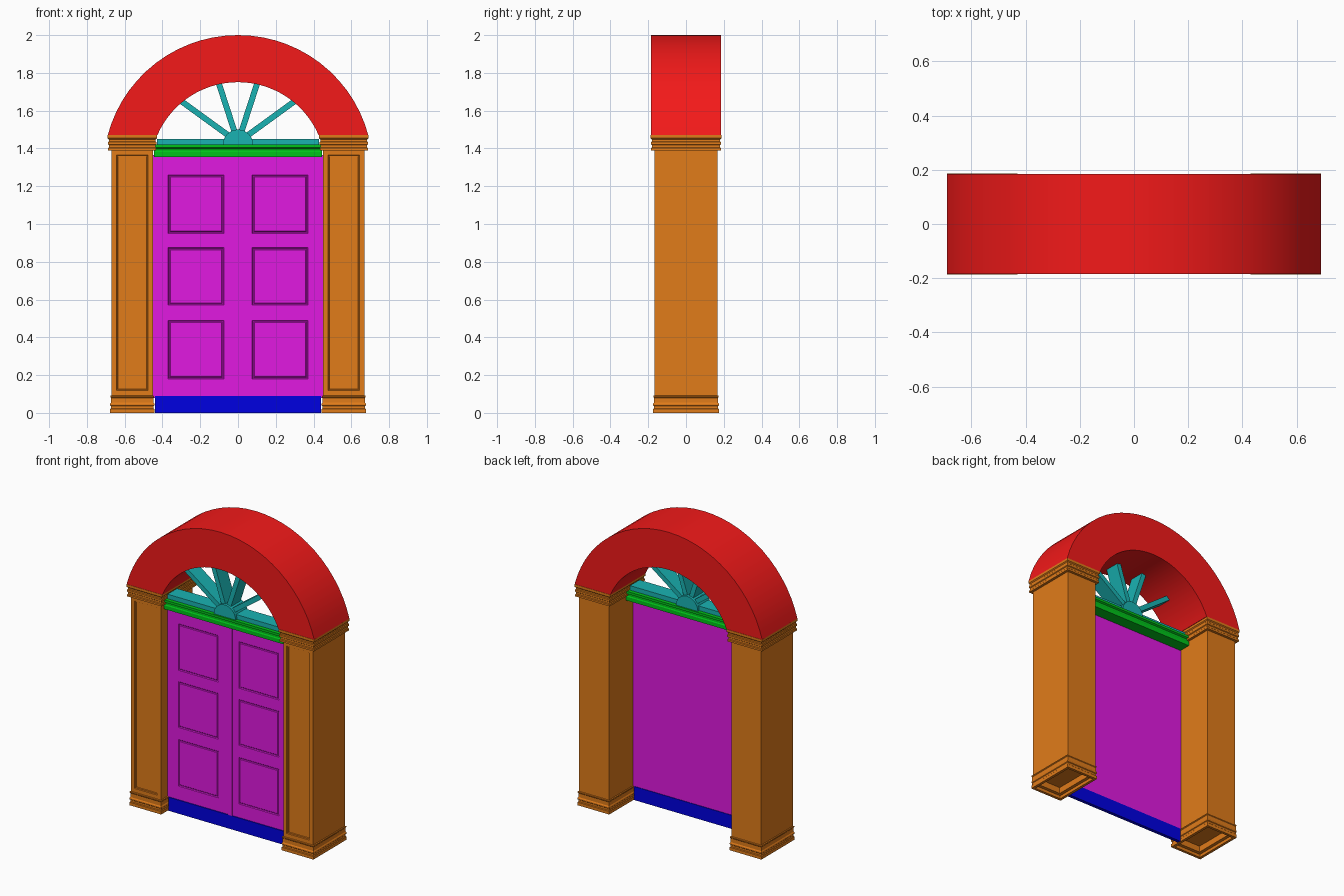
import bpy, bmesh
from math import sin, cos, asin, pi, sqrt, radians
from mathutils import Vector

if "Cube" in bpy.data.objects:
    bpy.data.objects.remove(bpy.data.objects["Cube"])


def material(name, rgb):
    m = bpy.data.materials.new(name)
    m.diffuse_color = (*rgb, 1)
    m.use_nodes = True
    m.node_tree.nodes["Principled BSDF"].inputs["Base Color"].default_value = m.diffuse_color
    return m


RED = material("red", (0.9, 0.01, 0.01))
ORANGE = material("orange", (0.75, 0.2, 0.01))
GREEN = material("green", (0.0, 0.55, 0.01))
BLUE = material("blue", (0.0, 0.0, 0.75))
MAGENTA = material("magenta", (0.75, 0.01, 0.75))
CYAN = material("cyan", (0.01, 0.45, 0.45))


def finish(bm, name, mat, smooth=False):
    bmesh.ops.recalc_face_normals(bm, faces=bm.faces[:])
    me = bpy.data.meshes.new(name)
    bm.to_mesh(me)
    bm.free()
    ob = bpy.data.objects.new(name, me)
    bpy.context.collection.objects.link(ob)
    me.materials.append(mat)
    if smooth:
        bpy.ops.object.select_all(action='DESELECT')
        ob.select_set(True)
        bpy.context.view_layer.objects.active = ob
        bpy.ops.object.shade_smooth_by_angle(angle=radians(30))
    return ob


def prism(name, points, direction, mat, smooth=False):
    """Extrude a closed outline of 3D points along a direction."""
    bm = bmesh.new()
    face = bm.faces.new([bm.verts.new(p) for p in points])
    new = bmesh.ops.extrude_face_region(bm, geom=[face])["geom"]
    verts = [v for v in new if isinstance(v, bmesh.types.BMVert)]
    bmesh.ops.translate(bm, verts=verts, vec=direction)
    return finish(bm, name, mat, smooth)


def box(name, x0, x1, y0, y1, z0, z1, mat):
    return prism(name, [(x0, y0, z0), (x1, y0, z0), (x1, y0, z1), (x0, y0, z1)],
                 (0, y1 - y0, 0), mat)


# Arch: two concentric arcs cut level at the capitals, joined by quads
ARC_Z, R_OUT, R_IN, CUT_Z, HALF_Y = 1.286, 0.714, 0.465, 1.47, 0.185
STEPS = 28
bm = bmesh.new()
rings = []
for i in range(STEPS + 1):
    ring = []
    for r, y in ((R_OUT, -HALF_Y), (R_OUT, HALF_Y), (R_IN, HALF_Y), (R_IN, -HALF_Y)):
        a0 = asin((CUT_Z - ARC_Z) / r)
        a = a0 + (pi - 2 * a0) * i / STEPS
        ring.append(bm.verts.new((r * cos(a), y, ARC_Z + r * sin(a))))
    rings.append(ring)
for a, b in zip(rings, rings[1:]):
    for k in range(4):
        bm.faces.new((a[k], a[(k + 1) % 4], b[(k + 1) % 4], b[k]))
bm.faces.new(rings[0])
bm.faces.new(rings[-1])
finish(bm, "arch", RED, True)

# Pillars: rectangular loft with stepped base and capital (offset, z)
PROFILE = [(0.007, 0), (0.007, 0.02), (0.003, 0.024), (0.003, 0.036), (0.007, 0.04),
           (0.007, 0.048), (0.003, 0.054), (0.003, 0.08), (0.006, 0.084), (0.006, 0.09),
           (0, 0.092), (0, 1.39), (0.017, 1.39), (0.017, 1.402), (0.013, 1.406),
           (0.013, 1.418), (0.018, 1.422), (0.018, 1.434), (0.014, 1.438),
           (0.014, 1.448), (0.02, 1.454), (0.02, 1.47)]
for side, label in ((-1, "left"), (1, "right")):
    bm = bmesh.new()
    loops = []
    for o, z in PROFILE:
        loops.append([bm.verts.new((side * 0.56 + sx * (0.11 + o), sy * (0.167 + o), z))
                      for sx, sy in ((-1, -1), (1, -1), (1, 1), (-1, 1))])
    for a, b in zip(loops, loops[1:]):
        for k in range(4):
            f = bm.faces.new((a[k], a[(k + 1) % 4], b[(k + 1) % 4], b[k]))
            if k == 0 and b[0].co.z - a[0].co.z > 1:
                front = f
    bottom = bm.faces.new(loops[0][::-1])
    bm.faces.new(loops[-1])
    bm.normal_update()
    # sunk front panel with a moulded border
    bmesh.ops.inset_region(bm, faces=[front], thickness=0.036)
    bmesh.ops.inset_region(bm, faces=[front], thickness=0.004, depth=-0.006)
    bmesh.ops.inset_region(bm, faces=[front], thickness=0.005)
    bmesh.ops.inset_region(bm, faces=[front], thickness=0.003, depth=-0.004)
    # hollow underside
    for t, d in ((0.025, 0), (0.001, -0.02), (0.03, 0), (0.001, -0.04)):
        bmesh.ops.inset_region(bm, faces=[bottom], thickness=t, depth=d)
    finish(bm, label + "_pillar", ORANGE)

# Double door: thin slab with six moulded panels on the front
xs = [-0.45, -0.37, -0.075, 0.0, 0.075, 0.37, 0.45]
zs = [0.08, 0.18, 0.49, 0.57, 0.875, 0.95, 1.26, 1.365]
bm = bmesh.new()
grid = [[bm.verts.new((x, -0.098, z)) for x in xs] for z in zs]
panels = []
for j in range(len(zs) - 1):
    for i in range(len(xs) - 1):
        f = bm.faces.new((grid[j][i], grid[j][i + 1], grid[j + 1][i + 1], grid[j + 1][i]))
        if j % 2 == 1 and i in (1, 4):
            panels.append(f)
bm.normal_update()
for t, d in ((0.006, -0.005), (0.006, 0), (0.005, 0.004)):
    bmesh.ops.inset_individual(bm, faces=panels, thickness=t, depth=d)
edges = [e for e in bm.edges if e.is_boundary]
new = bmesh.ops.extrude_edge_only(bm, edges=edges)["geom"]
bmesh.ops.translate(bm, vec=(0, 0.012, 0),
                    verts=[v for v in new if isinstance(v, bmesh.types.BMVert)])
bmesh.ops.holes_fill(bm, edges=[e for e in bm.edges if e.is_boundary], sides=0)
finish(bm, "double_door", MAGENTA)
box("meeting_strip", 0.0, 0.027, -0.104, -0.097, 0.09, 1.36, MAGENTA)

# Threshold under the door
box("threshold", -0.44, 0.44, -0.104, -0.082, 0, 0.09, BLUE)

# Lintel: moulded section swept across the opening (half depth, z)
MID_Y = -0.075
half = [(0.068, 1.355), (0.068, 1.38), (0.064, 1.386), (0.064, 1.398),
        (0.075, 1.404), (0.075, 1.42)]
section = [(-0.445, MID_Y - d, z) for d, z in half]
section += [(-0.445, MID_Y + d, z) for d, z in reversed(half)]
prism("lintel", section, (0.89, 0, 0), GREEN)

# Fanlight: bottom bar, half-round hub and radiating spokes
box("fanlight_bar", -0.43, 0.43, MID_Y - 0.05, MID_Y + 0.05, 1.418, 1.45, CYAN)
hub = [(0.08 * cos(pi * i / 16), MID_Y - 0.065, 1.42 + 0.08 * sin(pi * i / 16))
       for i in range(17)]
prism("fanlight_hub", hub, (0, 0.13, 0), CYAN, True)
HUB_Z = 1.432
for n in range(1, 5):
    a = pi * n / 5
    rise = HUB_Z - ARC_Z
    length = -rise * sin(a) + sqrt(R_IN ** 2 - (rise * cos(a)) ** 2) + 0.004
    out, across = Vector((cos(a), 0, sin(a))), Vector((-sin(a), 0, cos(a))) * 0.0155
    start = Vector((0, MID_Y - 0.05, HUB_Z))
    p, q = start + out * 0.04, start + out * length
    prism(f"fanlight_spoke_{n}", [p - across, q - across, q + across, p + across],
          (0, 0.1, 0), CYAN)
